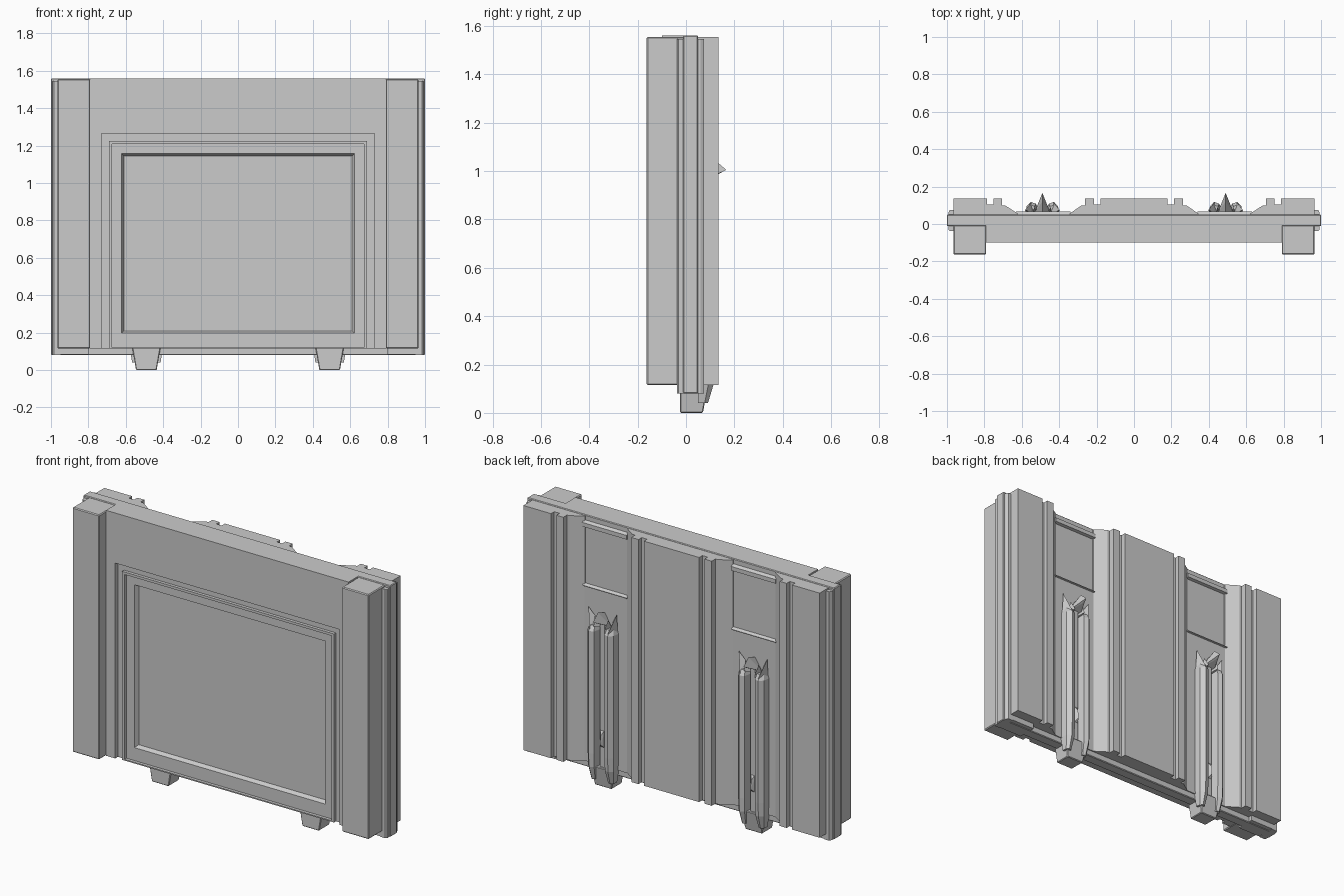
import bpy, bmesh

if "Cube" in bpy.data.objects:
    bpy.data.objects.remove(bpy.data.objects["Cube"])


def finish(name, bm, bevel=0):
    bmesh.ops.recalc_face_normals(bm, faces=bm.faces)
    me = bpy.data.meshes.new(name)
    bm.to_mesh(me)
    bm.free()
    ob = bpy.data.objects.new(name, me)
    bpy.context.collection.objects.link(ob)
    if bevel:
        m = ob.modifiers.new("edge", "BEVEL")
        m.width, m.segments = bevel, 1
    return ob


def rings(name, loops, bevel=0):
    """Skin a list of equal-length point loops and cap both ends."""
    bm = bmesh.new()
    vs = [[bm.verts.new(p) for p in loop] for loop in loops]
    n = len(vs[0])
    for a, b in zip(vs, vs[1:]):
        for i in range(n):
            j = (i + 1) % n
            bm.faces.new((a[i], a[j], b[j], b[i]))
    bm.faces.new(vs[0])
    bm.faces.new(vs[-1])
    return finish(name, bm, bevel)


def plan(name, pts, z0, z1, bevel=0):
    """Extrude an (x, y) outline upward."""
    return rings(name, [[(x, y, z) for x, y in pts] for z in (z0, z1)], bevel)


def box(name, x0, x1, y0, y1, z0, z1, bevel=0):
    return plan(name, [(x0, y0), (x1, y0), (x1, y1), (x0, y1)], z0, z1, bevel)


def hull(name, pts):
    bm = bmesh.new()
    for p in pts:
        bm.verts.new(p)
    res = bmesh.ops.convex_hull(bm, input=bm.verts)
    junk = [v for v in res["geom_interior"] if isinstance(v, bmesh.types.BMVert)]
    bmesh.ops.delete(bm, geom=junk, context="VERTS")
    return finish(name, bm)


# Core slab
box("core_slab", -1, 1, -.012, .05, .08, 1.56, .004)

# Front surround, an arch-shaped plate open at the bottom
arch = [(-.79, .115), (-.79, 1.56), (.79, 1.56), (.79, .115),
        (.73, .115), (.73, 1.265), (-.73, 1.265), (-.73, .115)]
rings("front_surround", [[(x, y, z) for x, z in arch] for y in (-.1, 0)])

# Stepped frame and recessed panel: half width, bottom, top, y
steps = [(.73, .115, 1.265, 0), (.73, .115, 1.265, -.075),
         (.69, .115, 1.225, -.075), (.69, .115, 1.225, -.093),
         (.675, .122, 1.21, -.093), (.675, .122, 1.21, -.075),
         (.622, .198, 1.157, -.075), (.61, .21, 1.145, -.052)]
rings("front_panel", [[(-w, y, a), (w, y, a), (w, y, b), (-w, y, b)]
                      for w, a, b, y in steps])

# Raised centre of the back, with grooves and sloped sides
half = [(.18, .135), (.18, .105), (.215, .105), (.215, .135), (.262, .135),
        (.262, .1), (.28, .1), (.345, .055), (.345, .03)]
plan("back_centre", [(-x, y) for x, y in reversed(half)] + half, .115, 1.555)

for s, side in ((-1, "left"), (1, "right")):
    def mx(pts):
        return [(s * p[0], *p[1:]) for p in pts]

    # Front pillar, outer back profile and side rail
    plan("front_pillar_" + side, mx([(.79, -.163), (.965, -.163), (.965, 0), (.79, 0)]),
         .115, 1.555, .005)
    plan("back_side_" + side, mx([
        (.62, .03), (.62, .055), (.69, .1), (.705, .1), (.705, .135), (.75, .135),
        (.75, .105), (.785, .105), (.785, .135), (.965, .135), (.965, .03)]), .115, 1.555)
    plan("side_rail_" + side, mx([
        (.95, -.037), (.985, -.037), (.993, -.03), (.993, .06), (.985, .075), (.95, .075)]),
        .08, 1.545)
    plan("bottom_block_" + side, mx([(.8, -.037), (.97, -.037), (.97, .075), (.8, .075)]),
         .083, .13)

    # Channel lining: lower plate, ledge and top bar
    plan("channel_plate_" + side, mx([(.34, .03), (.34, .056), (.63, .056), (.63, .03)]),
         .115, 1.15)
    for nm, za, zb, d in (("ledge", 1.14, 1.165, .066), ("top_bar", 1.49, 1.535, .068)):
        rings("channel_%s_%s" % (nm, side), [
            mx([(x, .04, za), (x, d, za + .006), (x, d, zb - .015), (x, .04, zb)])
            for x in (.34, .63)])

    # Ornament in the channel
    c = s * .49
    rings("foot_" + side, [
        [(c + u * w, y, z) for u, y in ((-1, -.025), (1, -.025), (1, yb), (-1, yb))]
        for w, yb, z in ((.055, .07, 0), (.076, .092, .12))], .004)
    plan("ornament_core_" + side,
         [(c - .028, .05), (c - .014, .078), (c + .014, .078), (c + .028, .05)], .1, .96)
    hull("ornament_knob_" + side, [(c + u * .022, .06, z) for u in (-1, 1) for z in (.22, .36)]
         + [(c, .1, .26), (c, .095, .31)])
    hull("ornament_spike_" + side, [
        (c - .045, .055, .95), (c + .045, .055, .95), (c, .12, 1.045),
        (c, .166, 1.005), (c, .13, .985), (c, .055, 1.02)])
    for t in (-1, 1):
        # Faceted bar, tapered at both ends
        sec = [(.09, .05), (.084, .095), (.062, .118), (.034, .108), (.022, .05)]
        rings("ornament_bar_" + side, [
            [(c + t * (.055 + (x - .055) * k), .05 + (y - .05) * k, z) for x, y in sec]
            for k, z in ((.6, .04), (.95, .12), (1, .2), (1, .92), (.75, .95))])
        # Pointed leaves above the bar
        hull("ornament_leaf_" + side, [
            (c + t * .03, .055, .92), (c + t * .085, .055, .91), (c + t * .06, .115, .93),
            (c + t * .092, .075, 1.04), (c + t * .06, .06, .99)])
        hull("ornament_inner_leaf_" + side, [
            (c + t * .01, .055, .93), (c + t * .05, .055, .93), (c + t * .035, .11, .95),
            (c + t * .045, .085, 1.0)])
